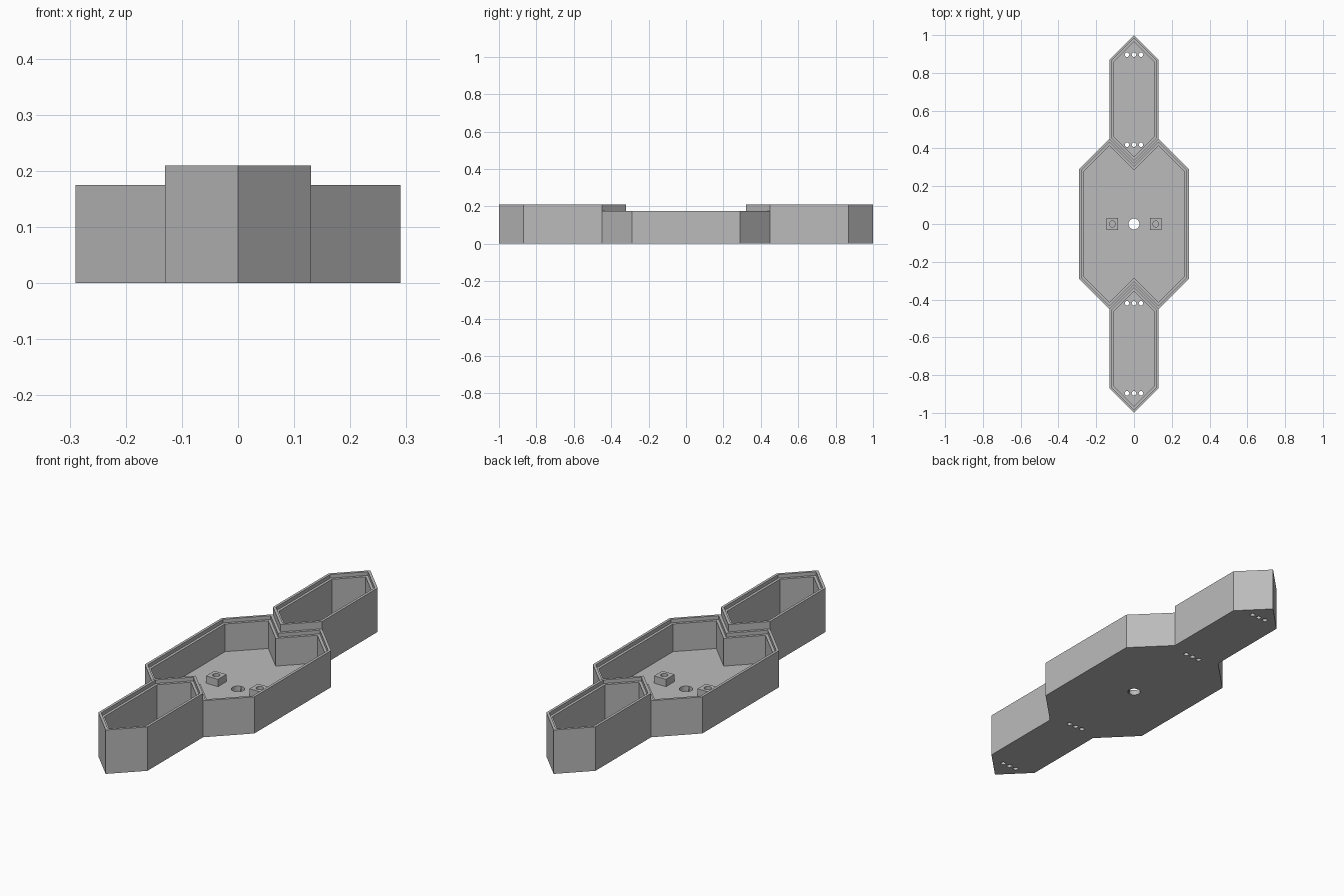
import bpy, bmesh, math

cube = bpy.data.objects.get("Cube")
if cube:
    bpy.data.objects.remove(cube, do_unlink=True)

BODY_H, POD_H, FLOOR = 0.175, 0.21, 0.025
WALL, LIP, LIP_DEPTH = 0.025, 0.0125, 0.0175
DIAG = math.sqrt(2)             # offset along the axis of a 45 degree wall
SIDE = math.tan(math.pi / 8)    # offset along a wall at a 135 degree corner

grey = bpy.data.materials.new("plain grey")
grey.use_nodes = True
grey.diffuse_color = (0.5, 0.5, 0.5, 1)
grey.node_tree.nodes["Principled BSDF"].inputs["Base Color"].default_value = (0.5, 0.5, 0.5, 1)


def prism(name, outline, z0, z1):
    """Extrude a counter-clockwise outline from z0 to z1."""
    bm = bmesh.new()
    base = bm.faces.new([bm.verts.new((x, y, z0)) for x, y in outline])
    top = bmesh.ops.extrude_face_region(bm, geom=[base])["geom"]
    bmesh.ops.translate(bm, vec=(0, 0, z1 - z0),
                        verts=[v for v in top if isinstance(v, bmesh.types.BMVert)])
    bmesh.ops.recalc_face_normals(bm, faces=bm.faces)
    mesh = bpy.data.meshes.new(name)
    bm.to_mesh(mesh)
    bm.free()
    mesh.materials.append(grey)
    ob = bpy.data.objects.new(name, mesh)
    bpy.context.collection.objects.link(ob)
    return ob


def circle(x, y, r, n=24):
    return [(x + r * math.cos(math.tau * i / n), y + r * math.sin(math.tau * i / n))
            for i in range(n)]


def combine(target, tool, operation):
    """Apply a boolean and remove the tool object."""
    mod = target.modifiers.new("boolean", "BOOLEAN")
    mod.object, mod.operation, mod.solver = tool, operation, "EXACT"
    bpy.context.view_layer.objects.active = target
    bpy.ops.object.modifier_apply(modifier=mod.name)
    bpy.data.objects.remove(tool, do_unlink=True)


def body_outline(d):
    """Eight-sided body inset by d, with a V notch around each pod."""
    x, y = 0.29 - d, 0.29 - d * SIDE
    shoulder, notch = 0.45 - d * DIAG, 0.32 - d * DIAG
    back = [(x, y), (0.13, shoulder), (0, notch), (-0.13, shoulder), (-x, y)]
    return back + [(-px, -py) for px, py in back]


def pod_outline(d, side):
    """Long hexagon inset by d; side is 1 at the back and -1 at the front."""
    x = 0.13 - d
    near, far = 0.45 - d * SIDE, 0.87 + d * SIDE
    near, far = 0.45 + d * SIDE, 0.87 - d * SIDE
    pts = [(0, 0.32 + d * DIAG), (x, near), (x, far),
           (0, 1 - d * DIAG), (-x, far), (-x, near)]
    return [(px * side, py * side) for px, py in pts]


# Outer hull: central body joined to the two taller pods
hull = prism("hull", [(0.29, -0.29), (0.29, 0.29), (0.13, 0.45), (-0.13, 0.45),
                      (-0.29, 0.29), (-0.29, -0.29), (-0.13, -0.45), (0.13, -0.45)],
             0, BODY_H)
for side in (1, -1):
    combine(hull, prism("pod", pod_outline(0, side), 0, POD_H), "UNION")

# Hollow interiors with a stepped lip around each rim
for inset, drop in ((WALL, None), (LIP, LIP_DEPTH)):
    for outline, top in ((body_outline(inset), BODY_H),
                         (pod_outline(inset, 1), POD_H),
                         (pod_outline(inset, -1), POD_H)):
        low = FLOOR if drop is None else top - drop
        combine(hull, prism("cavity", outline, low, top + 0.1), "DIFFERENCE")

# Central hole and rows of three small holes in the pod floors
combine(hull, prism("hole", circle(0, 0, 0.029, 32), -0.1, 0.1), "DIFFERENCE")
for y in (-0.896, -0.42, 0.42, 0.896):
    for x in (-0.037, 0, 0.037):
        combine(hull, prism("hole", circle(x, y, 0.012, 16), -0.1, 0.1), "DIFFERENCE")

# Square mounting posts with a bored centre
for name, x in (("left_mounting_post", 0.115), ("right_mounting_post", -0.115)):
    h = 0.0315
    post = prism(name, [(x - h, -h), (x + h, -h), (x + h, h), (x - h, h)], FLOOR, 0.06)
    combine(post, prism("bore", circle(x, 0, 0.016), 0, 0.1), "DIFFERENCE")
